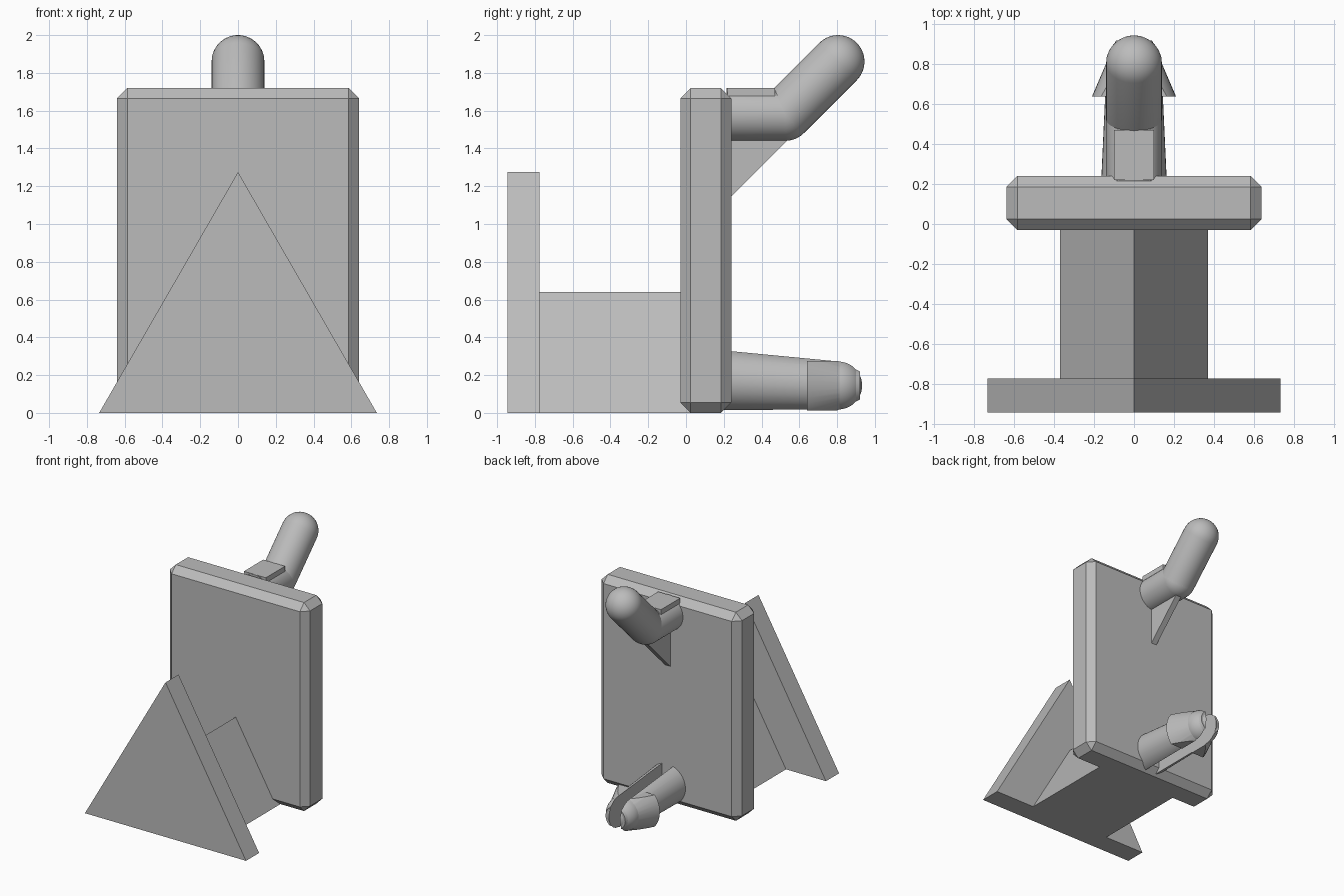
import bpy, bmesh, math
from mathutils import Matrix, Vector

if "Cube" in bpy.data.objects:
    bpy.data.objects.remove(bpy.data.objects["Cube"], do_unlink=True)

grey = bpy.data.materials.new("plain grey")
grey.use_nodes = True
grey.diffuse_color = (0.5, 0.5, 0.5, 1)
grey.node_tree.nodes["Principled BSDF"].inputs["Base Color"].default_value = (0.5, 0.5, 0.5, 1)


def finish(name, bm, smooth=False):
    bmesh.ops.recalc_face_normals(bm, faces=bm.faces)
    mesh = bpy.data.meshes.new(name)
    bm.to_mesh(mesh)
    bm.free()
    obj = bpy.data.objects.new(name, mesh)
    bpy.context.collection.objects.link(obj)
    mesh.materials.append(grey)
    if smooth:
        bpy.ops.object.select_all(action='DESELECT')
        obj.select_set(True)
        bpy.context.view_layer.objects.active = obj
        bpy.ops.object.shade_smooth_by_angle(angle=math.radians(30))
    return obj


def box(name, lo, hi, chamfer=0):
    lo, hi = Vector(lo), Vector(hi)
    bm = bmesh.new()
    bmesh.ops.create_cube(bm, size=1, matrix=Matrix.Translation((lo + hi) / 2)
                          @ Matrix.Diagonal((*(hi - lo), 1)))
    if chamfer:
        bmesh.ops.bevel(bm, geom=bm.edges[:], offset=chamfer, segments=1,
                        affect='EDGES', profile=0.5)
    return finish(name, bm)


def prism(name, points, direction):
    bm = bmesh.new()
    face = bm.faces.new([bm.verts.new(p) for p in points])
    grown = bmesh.ops.extrude_face_region(bm, geom=[face], use_keep_orig=True)
    moved = [g for g in grown["geom"] if isinstance(g, bmesh.types.BMVert)]
    bmesh.ops.translate(bm, verts=moved, vec=direction)
    return finish(name, bm)


def ball(bm, centre, radius, axis):
    turn = Vector(axis).to_track_quat('Z', 'Y').to_matrix().to_4x4()
    bmesh.ops.create_uvsphere(bm, u_segments=40, v_segments=20, radius=radius,
                              matrix=Matrix.Translation(centre) @ turn)


def disc(bm, centre, radius):
    bmesh.ops.create_circle(bm, segments=40, radius=radius, cap_ends=False,
                            matrix=Matrix.Translation(centre) @ Matrix.Rotation(math.pi / 2, 4, 'X'))


def hull(bm):
    for f in bm.faces[:]:
        bm.faces.remove(f)
    for e in bm.edges[:]:
        bm.edges.remove(e)
    out = bmesh.ops.convex_hull(bm, input=bm.verts[:])
    inner = {g for g in out["geom_interior"] + out["geom_unused"]
             if isinstance(g, bmesh.types.BMVert)}
    bmesh.ops.delete(bm, geom=list(inner), context='VERTS')


def slice_off(bm, point, normal):
    # Remove everything on the normal side and close the cut
    bmesh.ops.bisect_plane(bm, geom=bm.verts[:] + bm.edges[:] + bm.faces[:],
                           plane_co=point, plane_no=normal, clear_outer=True)
    bmesh.ops.holes_fill(bm, edges=[e for e in bm.edges if e.is_boundary])


# Chamfered back plate
box("back_plate", (-0.64, -0.03, 0), (0.64, 0.24, 1.72), 0.055)

# Triangular front plate and the triangular stem behind it
for name, half, top, y0, y1 in (("front_triangle", 0.735, 1.275, -0.945, -0.775),
                                ("stem", 0.37, 0.64, -0.775, 0.05)):
    prism(name, [(-half, y0, 0), (half, y0, 0), (0, y0, top)], (0, y1 - y0, 0))

# Upper hook: level arm, rising arm, flat top pad and thin gusset
elbow, tip, r = (0, 0.525, 1.58), (0, 0.805, 1.86), 0.14
bm = bmesh.new()
disc(bm, (0, 0.215, 1.58), r)
ball(bm, elbow, r, (0, 1, 0))
hull(bm)
finish("hook_level_arm", bm, True)

bm = bmesh.new()
for centre in (elbow, tip):
    ball(bm, centre, r, (0, 1, 1))
hull(bm)
finish("hook_rising_arm", bm, True)

box("hook_top_pad", (-0.1, 0.22, 1.58), (0.1, 0.47, 1.72))
prism("hook_gusset", [(-0.025, 0.2, 1.105), (-0.025, 0.58, 1.485), (-0.025, 0.2, 1.485)],
      (0.05, 0, 0))

# Lower snap pin: two mirrored prongs with a slot between, each with a barb
for side, label in ((1, "left"), (-1, "right")):
    gap = (side * 0.05, 0, 0)
    inward = (-side, 0, 0)
    bm = bmesh.new()
    disc(bm, (0, 0.2, 0.173), 0.165)
    ball(bm, (0, 0.805, 0.145), 0.137, (0, 1, 0))
    hull(bm)
    slice_off(bm, gap, inward)
    finish(label + "_prong", bm, True)

    bm = bmesh.new()
    disc(bm, (0, 0.64, 0.145), 0.21)
    disc(bm, (0, 0.92, 0.145), 0.09)
    hull(bm)
    slice_off(bm, gap, inward)
    slice_off(bm, (0, 0, 0.275), (0, 0, 1))
    slice_off(bm, (0, 0, 0.012), (0, 0, -1))
    finish(label + "_barb", bm, True)
